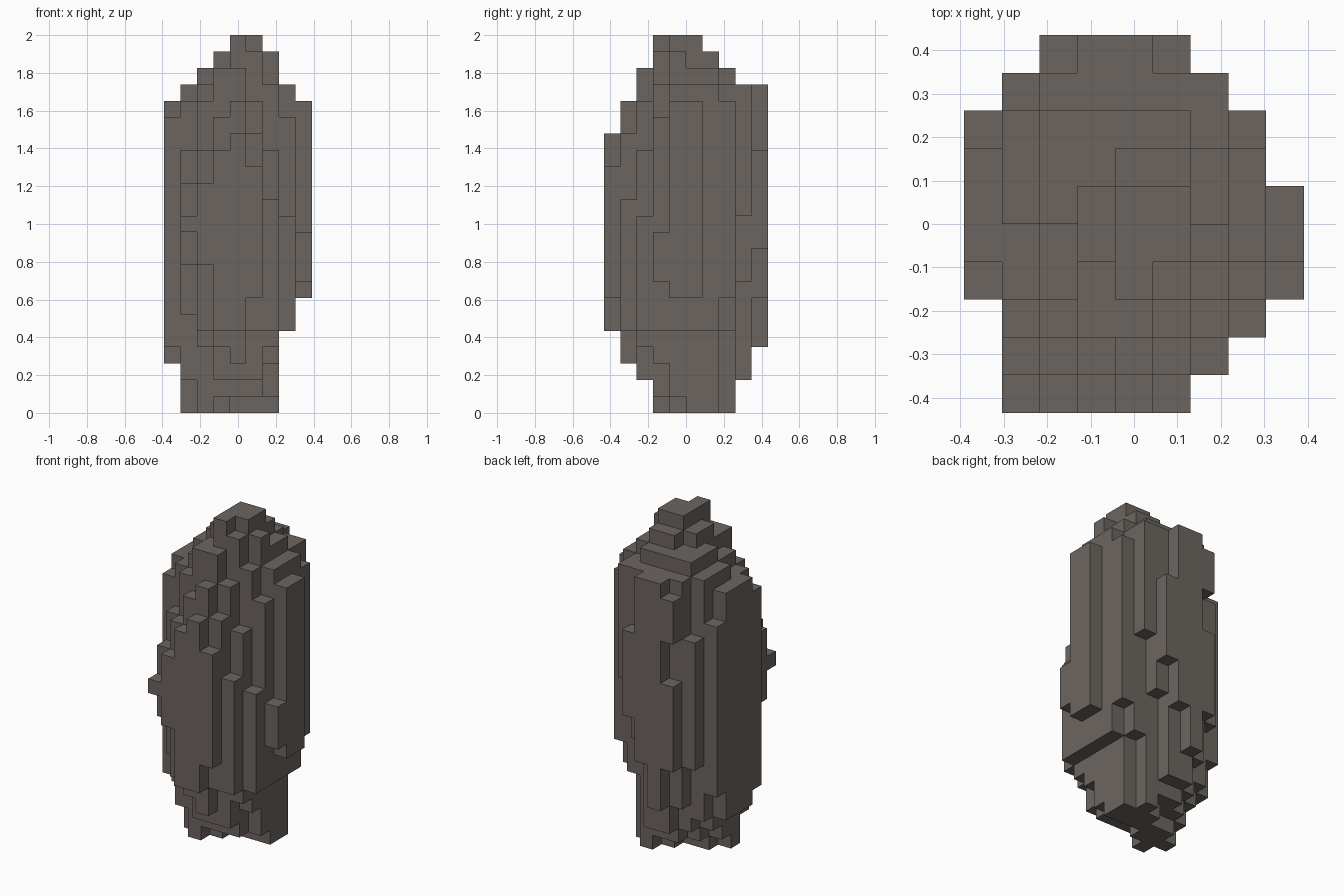
import bpy
import bmesh
from mathutils import Vector

cube = bpy.data.objects.get("Cube")
if cube:
    bpy.data.objects.remove(cube, do_unlink=True)

SIZE = 2 / 23          # edge of one stone block
NX, NY = 9, 10         # footprint in blocks

# First occupied column of each row, front row to back row
FIRST = [1, 1, 1, 0, 0, 0, 0, 0, 1, 2]

# Height of the stone above each footprint cell
TOPS = [
    [12, 14, 16, 17, 15],
    [14, 16, 18, 19, 17, 13],
    [16, 19, 21, 21, 19, 16, 12],
    [18, 19, 20, 21, 23, 22, 20, 18, 11],
    [19, 19, 20, 22, 23, 23, 22, 20, 19],
    [19, 20, 21, 22, 23, 23, 21, 20, 19],
    [19, 20, 21, 21, 22, 22, 21, 20],
    [17, 20, 21, 21, 21, 21, 20, 19],
    [16, 20, 20, 20, 20, 20],
    [13, 20, 20, 16],
]

# Underside of the stone above each footprint cell
BASES = [
    [11, 9, 5, 5, 7],
    [9, 5, 4, 3, 5, 5],
    [6, 4, 2, 2, 2, 4, 5],
    [4, 2, 0, 1, 1, 1, 3, 5, 8],
    [3, 0, 0, 0, 1, 1, 1, 5, 7],
    [3, 1, 0, 0, 0, 0, 0, 5, 7],
    [3, 2, 1, 1, 0, 0, 0, 5],
    [5, 3, 2, 1, 1, 0, 5, 7],
    [7, 4, 2, 2, 8, 12],
    [7, 4, 7, 10],
]

# Fill the columns with blocks
blocks = set()
for j, (first, tops, bases) in enumerate(zip(FIRST, TOPS, BASES)):
    for n, (top, base) in enumerate(zip(tops, bases)):
        blocks.update((first + n, j, k) for k in range(base, top))

# Small overhang at the back, above a gap
blocks.update((2, 9, k) for k in range(16, 19))

# Skin the blocks with outward faces only
bm = bmesh.new()
corners = {}


def corner(p):
    if p not in corners:
        corners[p] = bm.verts.new(Vector((p[0] - NX / 2, p[1] - NY / 2, p[2])) * SIZE)
    return corners[p]


for block in sorted(blocks):
    for axis in range(3):
        u, v = (axis + 1) % 3, (axis + 2) % 3
        for side in (0, 1):
            beside = list(block)
            beside[axis] += 2 * side - 1
            if tuple(beside) in blocks:
                continue
            ring = []
            for du, dv in ((0, 0), (1, 0), (1, 1), (0, 1)):
                p = list(block)
                p[axis] += side
                p[u] += du
                p[v] += dv
                ring.append(corner(tuple(p)))
            bm.faces.new(ring if side else ring[::-1])

# Merge coplanar faces into clean flat facets
bmesh.ops.dissolve_limit(bm, angle_limit=0.01, verts=bm.verts[:], edges=bm.edges[:])

mesh = bpy.data.meshes.new("rock_pillar")
bm.to_mesh(mesh)
bm.free()
rock = bpy.data.objects.new("rock_pillar", mesh)
bpy.context.collection.objects.link(rock)

# Warm grey stone
stone = bpy.data.materials.new("warm grey stone")
stone.use_nodes = True
colour = (0.15, 0.131, 0.116, 1)
stone.diffuse_color = colour
bsdf = stone.node_tree.nodes["Principled BSDF"]
bsdf.inputs["Base Color"].default_value = colour
bsdf.inputs["Roughness"].default_value = 0.9
mesh.materials.append(stone)
